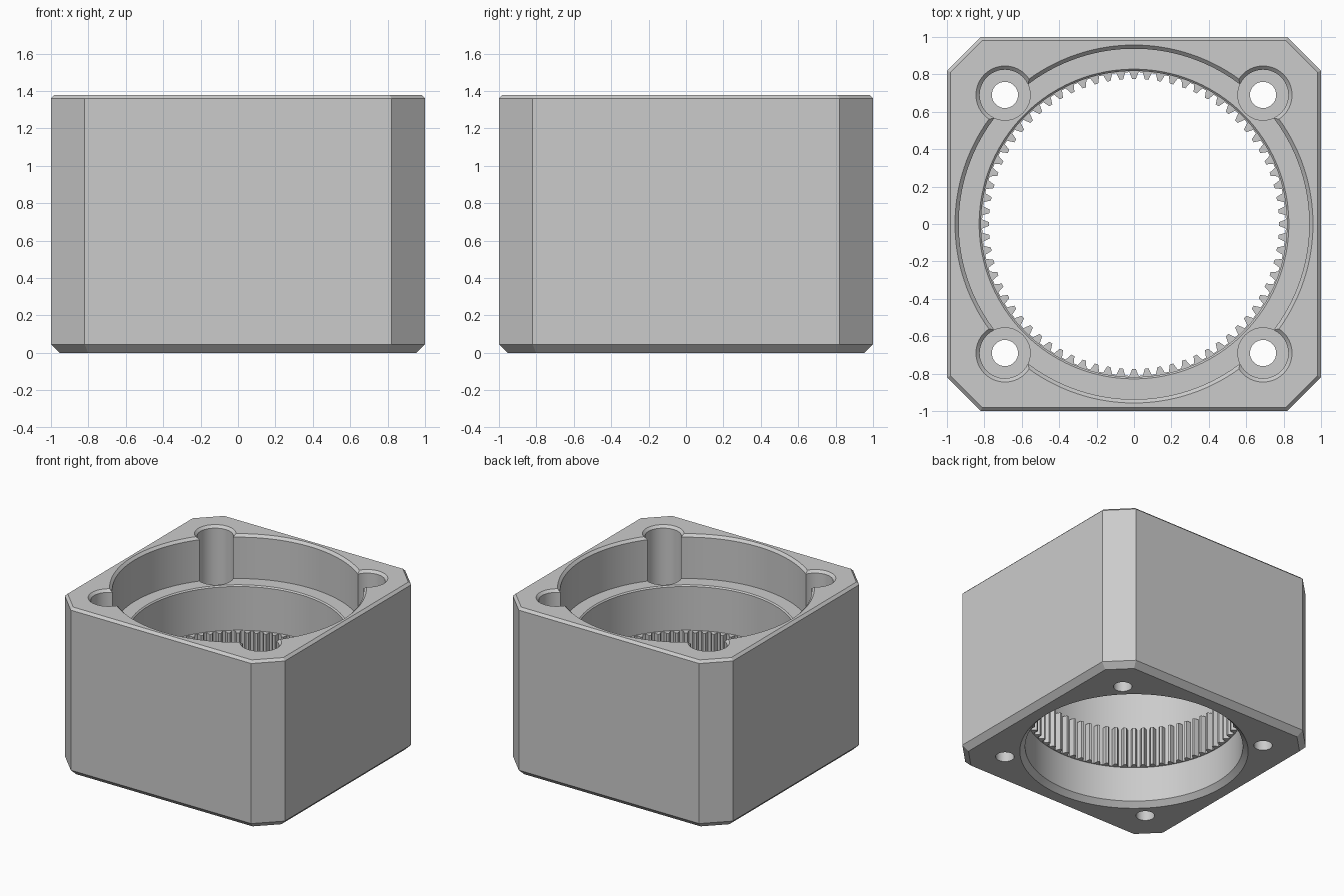
import bpy, bmesh, math

if "Cube" in bpy.data.objects:
    bpy.data.objects.remove(bpy.data.objects["Cube"])

TEETH = 72


def loft(name, rings):
    """Closed solid through a stack of equal-count (x, y, z) rings, bottom to top."""
    bm = bmesh.new()
    rows = [[bm.verts.new(p) for p in ring] for ring in rings]
    n = len(rows[0])
    for a, b in zip(rows, rows[1:]):
        for i in range(n):
            j = (i + 1) % n
            bm.faces.new((a[i], a[j], b[j], b[i]))
    bm.faces.new(rows[0][::-1])
    bm.faces.new(rows[-1])
    bmesh.ops.recalc_face_normals(bm, faces=bm.faces[:])
    me = bpy.data.meshes.new(name)
    bm.to_mesh(me)
    bm.free()
    ob = bpy.data.objects.new(name, me)
    bpy.context.collection.objects.link(ob)
    return ob


def octagon(inset, z):
    h, k = 1 - inset, 0.82 - 0.414 * inset
    return [(h, -k, z), (h, k, z), (k, h, z), (-k, h, z),
            (-h, k, z), (-h, -k, z), (-k, -h, z), (k, -h, z)]


def circle(r, z, n=64, cx=0, cy=0):
    return [(cx + r * math.cos(t), cy + r * math.sin(t), z)
            for t in (2 * math.pi * i / n for i in range(n))]


def tooth_ring(root, tip, z):
    """Ring with internal teeth; root == tip gives a plain circle."""
    pts = []
    for i in range(TEETH):
        for f, r in ((-0.34, root), (-0.14, tip), (0.14, tip), (0.34, root)):
            t = 2 * math.pi * (i + f) / TEETH
            pts.append((r * math.cos(t), r * math.sin(t), z))
    return pts


# Housing: square block with cut corners and chamfered rims
housing = loft("gear_housing", [octagon(0.045, 0), octagon(0, 0.045),
                                octagon(0, 1.36), octagon(0.02, 1.38)])

# Central cavity: lower bore, ring gear, upper bore, wide top pocket
plain = lambda r, z: tooth_ring(r, r, z)
cutters = [loft("cavity_cutter", [
    plain(0.88, -0.02), plain(0.86, 0), plain(0.82, 0.04), plain(0.82, 0.33),
    tooth_ring(0.812, 0.775, 0.331), tooth_ring(0.812, 0.775, 0.65),
    plain(0.818, 0.651), plain(0.818, 1.01), plain(0.828, 1.02),
    plain(0.937, 1.0201), plain(0.937, 1.36), plain(0.957, 1.38), plain(0.977, 1.40)])]

# Four counterbored screw holes
for sx in (-1, 1):
    for sy in (-1, 1):
        prof = [(0.07, -0.05), (0.07, 0.4), (0.135, 0.4),
                (0.135, 1.36), (0.155, 1.38), (0.175, 1.40)]
        cutters.append(loft("screw_hole_cutter", [
            circle(r, z, 64, 0.69 * sx, 0.69 * sy) for r, z in prof]))

bpy.context.view_layer.objects.active = housing
housing.select_set(True)
for c in cutters:
    c.hide_render = True
    m = housing.modifiers.new("cut", 'BOOLEAN')
    m.operation, m.solver, m.object = 'DIFFERENCE', 'EXACT', c
    bpy.ops.object.modifier_apply(modifier=m.name)
    bpy.data.objects.remove(c, do_unlink=True)

# Single grey finish
grey = bpy.data.materials.new("light_grey")
grey.diffuse_color = (0.6, 0.6, 0.6, 1)
grey.use_nodes = True
grey.node_tree.nodes["Principled BSDF"].inputs["Base Color"].default_value = grey.diffuse_color
housing.data.materials.clear()
housing.data.materials.append(grey)
bpy.ops.object.shade_smooth_by_angle(angle=math.radians(25))
